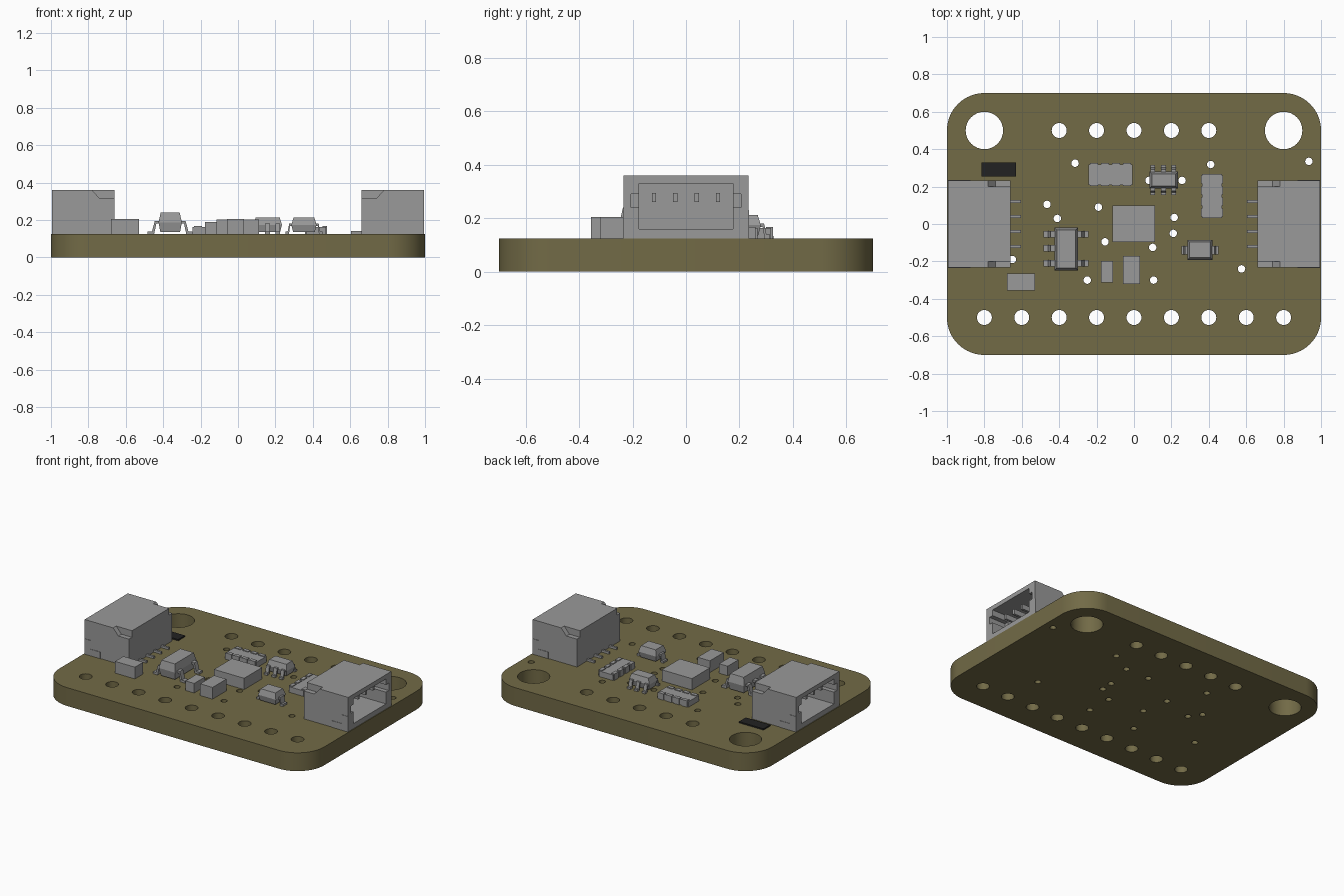
import bpy, bmesh, math

cube = bpy.data.objects.get("Cube")
if cube:
    bpy.data.objects.remove(cube, do_unlink=True)


def material(name, r, g, b):
    m = bpy.data.materials.new(name)
    m.use_nodes = True
    m.diffuse_color = (r, g, b, 1)
    m.node_tree.nodes["Principled BSDF"].inputs["Base Color"].default_value = (r, g, b, 1)
    return m


OLIVE = material("olive board", .168, .145, .062)
GREY = material("component grey", .32, .32, .32)
BLACK = material("black", .016, .016, .016)
TOP = .125  # upper face of the board


def finish(bm, name, mat):
    bmesh.ops.recalc_face_normals(bm, faces=bm.faces)
    mesh = bpy.data.meshes.new(name)
    bm.to_mesh(mesh)
    bm.free()
    mesh.materials.append(mat)
    ob = bpy.data.objects.new(name, mesh)
    bpy.context.collection.objects.link(ob)
    return ob


def loft(name, rings, mat=GREY):
    """Solid through rings of points, capped at both ends."""
    bm = bmesh.new()
    loops = [[bm.verts.new(p) for p in ring] for ring in rings]
    n = len(loops[0])
    for a, b in zip(loops, loops[1:]):
        for i in range(n):
            j = (i + 1) % n
            bm.faces.new((a[i], a[j], b[j], b[i]))
    bm.faces.new(loops[0])
    bm.faces.new(loops[-1])
    return finish(bm, name, mat)


def rect(x0, x1, y0, y1, z, inset=0):
    x0, x1, y0, y1 = x0 + inset, x1 - inset, y0 + inset, y1 - inset
    return [(x0, y0, z), (x1, y0, z), (x1, y1, z), (x0, y1, z)]


def box(name, x, y, z, mat=GREY):
    return loft(name, [rect(*x, *y, z[0]), rect(*x, *y, z[1])], mat)


def prism(name, profile, y0, y1):
    return loft(name, [[(x, y, z) for x, z in profile] for y in (y0, y1)])


def activate(ob):
    bpy.ops.object.select_all(action='DESELECT')
    bpy.context.view_layer.objects.active = ob
    ob.select_set(True)


def cut(ob, cutters):
    activate(ob)
    for c in cutters:
        c.hide_render = True
        mod = ob.modifiers.new("cut", 'BOOLEAN')
        mod.operation, mod.solver, mod.object = 'DIFFERENCE', 'EXACT', c
        bpy.ops.object.modifier_apply(modifier=mod.name)
        bpy.data.objects.remove(c, do_unlink=True)


# Board with rounded corners
outline = []
for k, (sx, sy) in enumerate([(1, 1), (-1, 1), (-1, -1), (1, -1)]):
    for i in range(17):
        a = math.pi / 2 * (k + i / 16)
        outline.append((sx * .8 + .2 * math.cos(a), sy * .5 + .2 * math.sin(a)))
board = loft("board", [[(x, y, z) for x, y in outline] for z in (0, TOP)], OLIVE)

# Mounting holes, pin holes and vias
vias = [(-.315, .325), (-.465, .105), (-.41, .03), (-.19, .09), (-.155, -.095),
        (-.65, -.19), (-.25, -.3), (.105, -.3), (.1, -.125), (.21, -.05), (.215, .035),
        (.257, .233), (.08, .233), (.41, .318), (.935, .335), (.575, -.24)]
holes = [(s * .8, .5, .1) for s in (-1, 1)]
holes += [(i * .2, .5, .04) for i in range(-2, 3)]
holes += [(i * .2, -.5, .04) for i in range(-4, 5)]
holes += [(x, y, .02) for x, y in vias]
bm = bmesh.new()
for x, y, r in holes:
    made = bmesh.ops.create_cone(bm, cap_ends=True, segments=32 if r > .03 else 16,
                                 radius1=r, radius2=r, depth=1)
    bmesh.ops.translate(bm, verts=made["verts"], vec=(x, y, 0))
cut(board, [finish(bm, "hole_cutter", OLIVE)])
activate(board)
bpy.ops.object.shade_smooth_by_angle(angle=math.radians(30))

# Side connectors, mirrored, with open sockets facing outward
for s, side in ((1, "left"), (-1, "right")):
    def bx(name, x, y, z):
        return box(f"{side}_{name}", sorted((s * x[0], s * x[1])), y, z)

    shell = bx("connector_shell", (.66, .995), (-.233, .233), (TOP, .36))
    cutters = [bx("socket", (.72, 1.1), (-.175, .175), (.16, .33)),
               bx("socket_slot", (.87, 1.1), (-.205, .205), (.24, .29))]
    notch = [(.78, .4), (.78, .36), (.74, .315), (.6, .315), (.6, .4)]
    for t in (-1, 1):
        cutters.append(prism("notch", [(s * x, z) for x, z in notch], t * .2, t * .3))
    cut(shell, cutters)
    for t in (-1, 1):
        tab = [(.995, TOP), (.995, .23), (.95, .23), (.95, .17), (.875, .17), (.875, TOP)]
        prism(f"{side}_solder_tab", [(s * x, z) for x, z in tab], t * .225, t * .236)
    for i in range(4):
        y = -.12 + i * .08
        bx("contact_pin", (.7, .94), (y - .008, y + .008), (.26, .295))
        bx("contact_foot", (.605, .67), (y - .007, y + .007), (TOP - .002, .14))


def package(name, x, y, z, leads):
    """Tapered chip body; leads are (direction axis, sign, position, width, reach)."""
    mid = (TOP + z) / 2 + .005
    loft(name, [rect(*x, *y, TOP + .01, .01), rect(*x, *y, mid), rect(*x, *y, z, .012)])
    for axis, sign, pos, width, reach in leads:
        lo, hi = (x, y)[axis]
        edge = hi if sign > 0 else lo
        prof = [(-.01, mid + .006), (reach * .35, mid + .006), (reach * .6, TOP + .014),
                (reach, TOP + .014), (reach, TOP), (reach * .4, TOP),
                (reach * .2, mid - .007), (-.01, mid - .007)]
        rings = []
        for w in (pos - width / 2, pos + width / 2):
            rings.append([(edge + sign * u, w, h) if axis == 0 else (w, edge + sign * u, h)
                          for u, h in prof])
        loft(name + "_lead", rings)


package("regulator", (-.425, -.3), (-.248, -.02), .24,
        [(0, -1, p, .035, .058) for p in (-.055, -.13, -.21)] +
        [(0, 1, p, .035, .058) for p in (-.055, -.21)])
package("transistor_pair", (.083, .235), (.19, .28), .213,
        [(1, t, p, .025, .035) for t in (-1, 1) for p in (.1, .158, .212)])
package("diode", (.285, .42), (-.192, -.085), .213,
        [(0, t, -.14, .045, .032) for t in (-1, 1)])

# Plain block components
box("sensor_chip", (-.115, .113), (-.095, .1), (TOP, .202))
box("large_capacitor", (-.68, -.53), (-.355, -.265), (TOP, .205))
box("small_capacitor", (-.177, -.112), (-.313, -.197), (TOP, .19))
box("medium_capacitor", (-.06, .033), (-.322, -.172), (TOP, .205))
box("indicator_plate", (-.815, -.63), (.255, .328), (TOP, .134), BLACK)


def resistor_array(name, x, y, axis):
    """Block with four raised terminals along each long side."""
    spans = [x, y]
    lo, hi = spans[axis]
    across = spans[1 - axis]
    core = list(spans)
    core[1 - axis] = (across[0] + .006, across[1] - .006)
    box(name, *core, (TOP, .163))
    step = (hi - lo) / 4
    for i in range(4):
        c = lo + step * (i + .5)
        for a, b in ((across[0], across[0] + .025), (across[1] - .025, across[1])):
            span = [None, None]
            span[axis], span[1 - axis] = (c - step * .36, c + step * .36), (a, b)
            box(name + "_terminal", *span, (TOP, .168))


resistor_array("back_resistor_array", (-.243, -.007), (.203, .325), 0)
resistor_array("side_resistor_array", (.357, .477), (.033, .268), 1)
